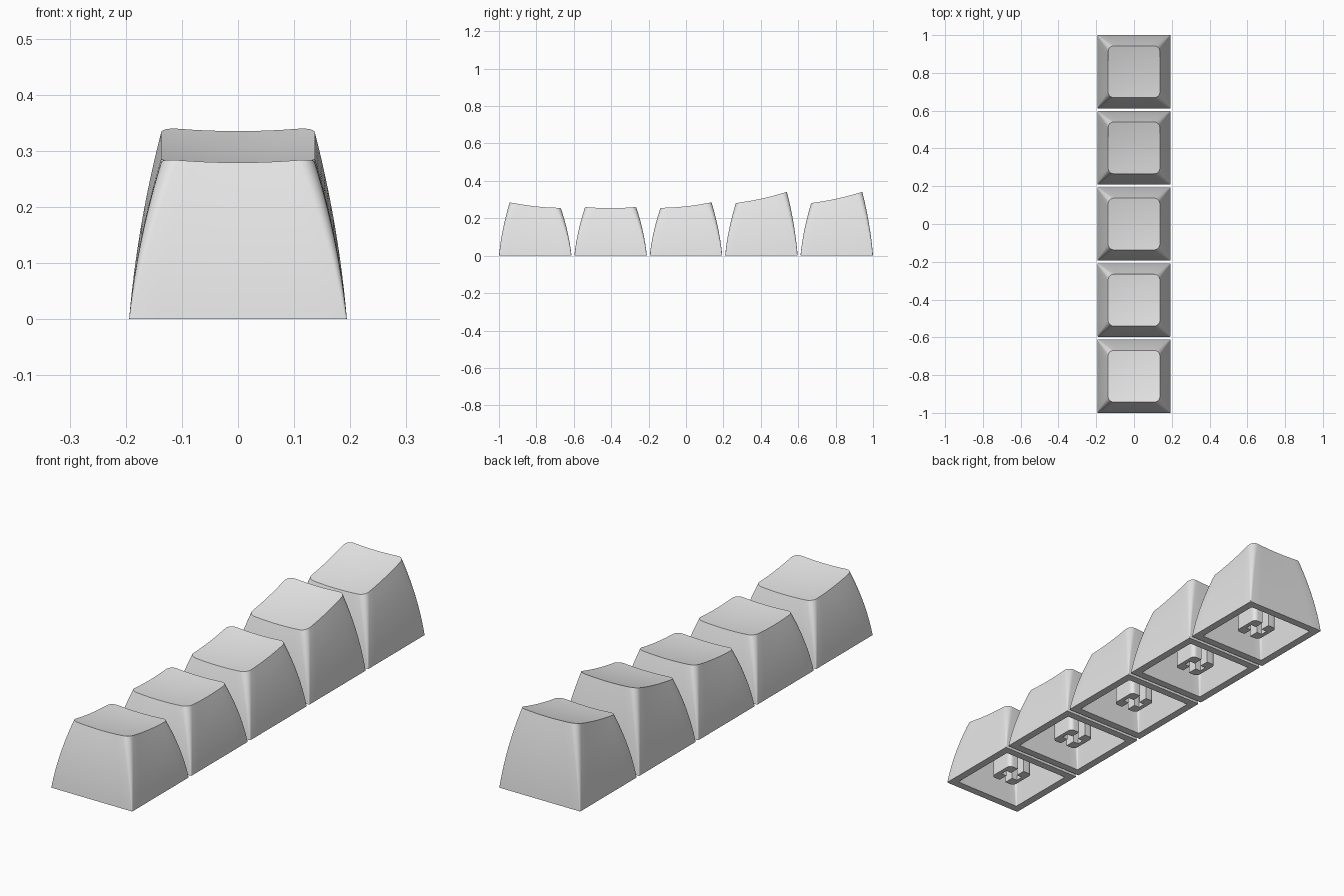
import bpy, bmesh, math
from mathutils import Vector

cube = bpy.data.objects.get("Cube")
if cube:
    bpy.data.objects.remove(cube)

grey = bpy.data.materials.new("light_grey_plastic")
grey.use_nodes = True
grey.diffuse_color = (0.8, 0.8, 0.8, 1)
grey.node_tree.nodes["Principled BSDF"].inputs["Base Color"].default_value = (0.8, 0.8, 0.8, 1)

PITCH, BASE, TOP = 0.403, 0.194, 0.137
WALL, DISH = 0.034, 0.007
ARC, SIDE, LIFT = 6, 8, 12


def rounded_square(half, radius):
    """Counter-clockwise outline with rounded corners and divided sides."""
    pts = []
    for q in range(4):
        turn = q * math.pi / 2
        arc = []
        for i in range(ARC + 1):
            a = i / ARC * math.pi / 2
            arc.append(Vector((half - radius + radius * math.cos(a),
                               half - radius + radius * math.sin(a))))
        end = Vector((-(half - radius), half))
        flat = [arc[-1].lerp(end, i / SIDE) for i in range(1, SIDE)]
        c, s = round(math.cos(turn)), round(math.sin(turn))
        pts += [Vector((p.x * c - p.y * s, p.x * s + p.y * c)) for p in arc + flat]
    return pts


def finish(bm, name, y):
    bmesh.ops.recalc_face_normals(bm, faces=bm.faces)
    mesh = bpy.data.meshes.new(name)
    bm.to_mesh(mesh)
    bm.free()
    mesh.materials.append(grey)
    obj = bpy.data.objects.new(name, mesh)
    obj.location.y = y
    bpy.context.collection.objects.link(obj)
    bpy.ops.object.select_all(action='DESELECT')
    obj.select_set(True)
    bpy.context.view_layer.objects.active = obj
    bpy.ops.object.shade_smooth_by_angle(angle=math.radians(30))


def keycap(name, y, front, back, ceiling):
    def dish(p):
        u, v = p.x / TOP, p.y / TOP
        return front + (back - front) * (v + 1) / 2 + DISH * (u * u + v * v - 2)

    def flat(pts, z):
        return [(p.x, p.y, z) for p in pts]

    # hollow inside, from the ceiling down to the rim
    rings = [flat(rounded_square(TOP - 0.012, 0.02), ceiling),
             flat(rounded_square(BASE - WALL, 0.004), 0)]
    # bowed outer walls rising to the dished top edge
    rim = rounded_square(TOP, 0.03)
    for k in range(LIFT + 1):
        t = k / LIFT
        bow = (t + t * t) / 2
        outline = rounded_square(BASE + (TOP - BASE) * bow, 0.003 + 0.027 * t)
        rings.append([(p.x, p.y, t * dish(e)) for p, e in zip(outline, rim)])
    # dished top as shrinking rings
    for k in range(7, 0, -1):
        rings.append([(p.x, p.y, dish(p)) for p in (e * k / 8 for e in rim)])

    bm = bmesh.new()
    loops = [[bm.verts.new(co) for co in ring] for ring in rings]
    n = len(rim)
    for a, b in zip(loops, loops[1:]):
        for i in range(n):
            j = (i + 1) % n
            bm.faces.new((a[i], a[j], b[j], b[i]))
    bm.faces.new(loops[0][::-1])
    centre = bm.verts.new((0, 0, dish(Vector((0, 0)))))
    for i in range(n):
        bm.faces.new((loops[-1][i], loops[-1][(i + 1) % n], centre))
    finish(bm, name, y)


def stem(name, y, ceiling, half=0.06, slot=0.016, arm=0.042, bottom=0.02):
    """Two mirrored halves leaving a cross-shaped socket between them."""
    outer = [p for p in rounded_square(half, 0.018) if p.x > slot]
    outer.sort(key=lambda p: math.atan2(p.y, p.x))
    profile = [(slot, -half)] + [tuple(p) for p in outer] + [
        (slot, half), (slot, slot), (arm, slot), (arm, -slot), (slot, -slot)]
    bm = bmesh.new()
    for side in (1, -1):
        face = bm.faces.new([bm.verts.new((side * px, py, bottom)) for px, py in profile])
        ext = bmesh.ops.extrude_face_region(bm, geom=[face], use_keep_orig=True)
        up = [v for v in ext["geom"] if isinstance(v, bmesh.types.BMVert)]
        bmesh.ops.translate(bm, verts=up, vec=(0, 0, ceiling - bottom))
    finish(bm, name, y)


# front and back edge heights, from the front row to the back row
rows = [(0.286, 0.256), (0.261, 0.261), (0.256, 0.286), (0.282, 0.342), (0.282, 0.342)]
for i, (front, back) in enumerate(rows):
    y = (i - 2) * PITCH
    ceiling = min(front, back) - 0.055
    keycap(f"keycap_row_{i + 1}", y, front, back, ceiling)
    stem(f"stem_row_{i + 1}", y, ceiling)
